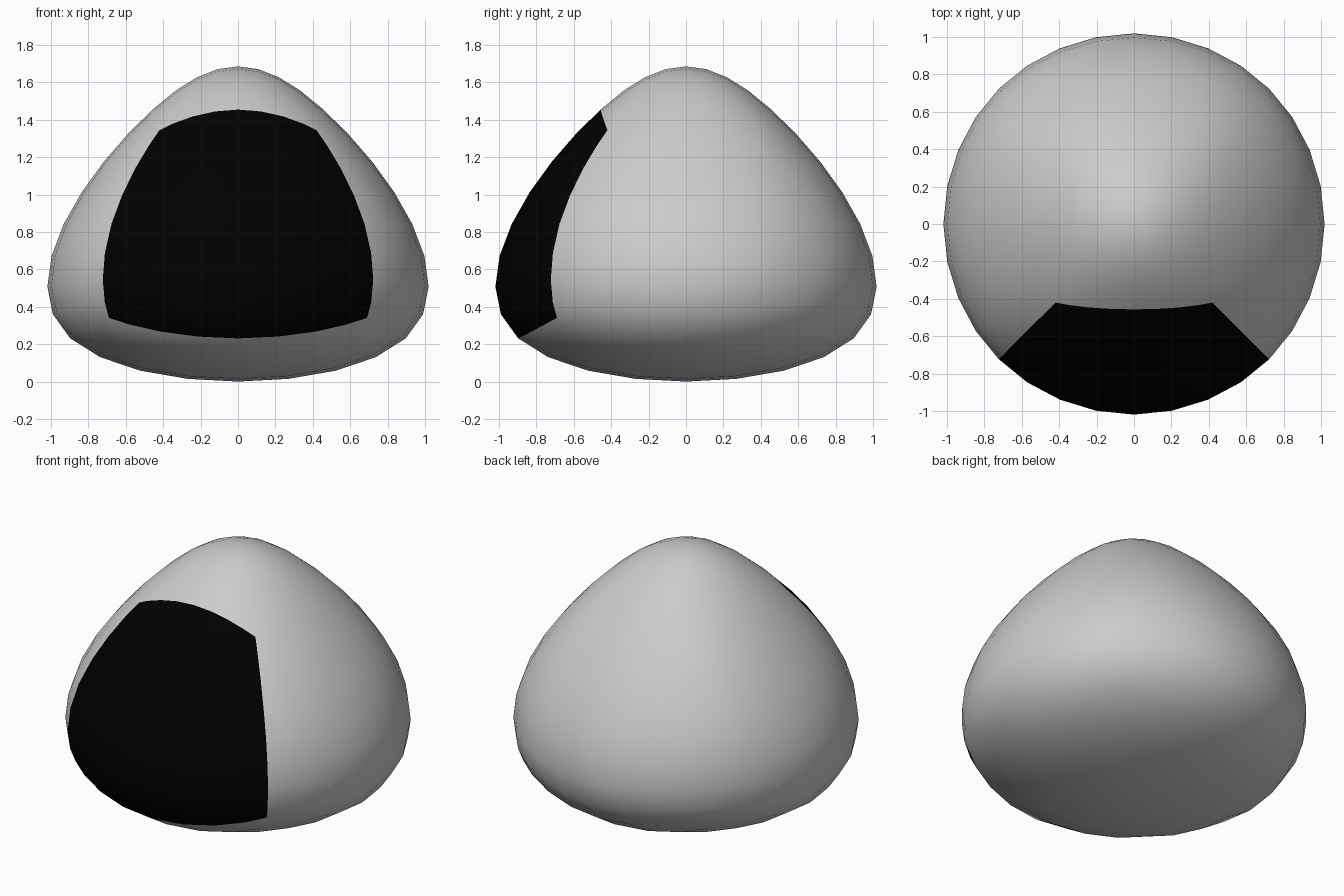
import bpy, bmesh

if "Cube" in bpy.data.objects:
    bpy.data.objects.remove(bpy.data.objects["Cube"])

# Tapered block cage: wide base, narrow top
BASE, TOP, Z0, HEIGHT = 1.92, 0.30, -0.161, 2.007

bpy.ops.mesh.primitive_cube_add(size=2)
body = bpy.context.object
body.name = "rounded_body"

grey = bpy.data.materials.new("body_grey")
grey.diffuse_color = (0.8, 0.8, 0.8, 1)
grey.use_nodes = True
grey.node_tree.nodes["Principled BSDF"].inputs["Base Color"].default_value = grey.diffuse_color
black = bpy.data.materials.new("panel_black")
black.diffuse_color = (0.0, 0.0, 0.0, 1)
black.use_nodes = True
black.node_tree.nodes["Principled BSDF"].inputs["Base Color"].default_value = black.diffuse_color
body.data.materials.append(grey)
body.data.materials.append(black)

# Taper the cage and paint the front face black
bm = bmesh.new()
bm.from_mesh(body.data)
for v in bm.verts:
    half = TOP if v.co.z > 0 else BASE
    v.co = (v.co.x * half, v.co.y * half, Z0 + (HEIGHT if v.co.z > 0 else 0))
bm.normal_update()
for f in bm.faces:
    f.material_index = 1 if f.normal.y < -0.5 else 0
    f.smooth = True
bm.to_mesh(body.data)
bm.free()

# Round it off
sub = body.modifiers.new("rounding", "SUBSURF")
sub.levels = sub.render_levels = 3
